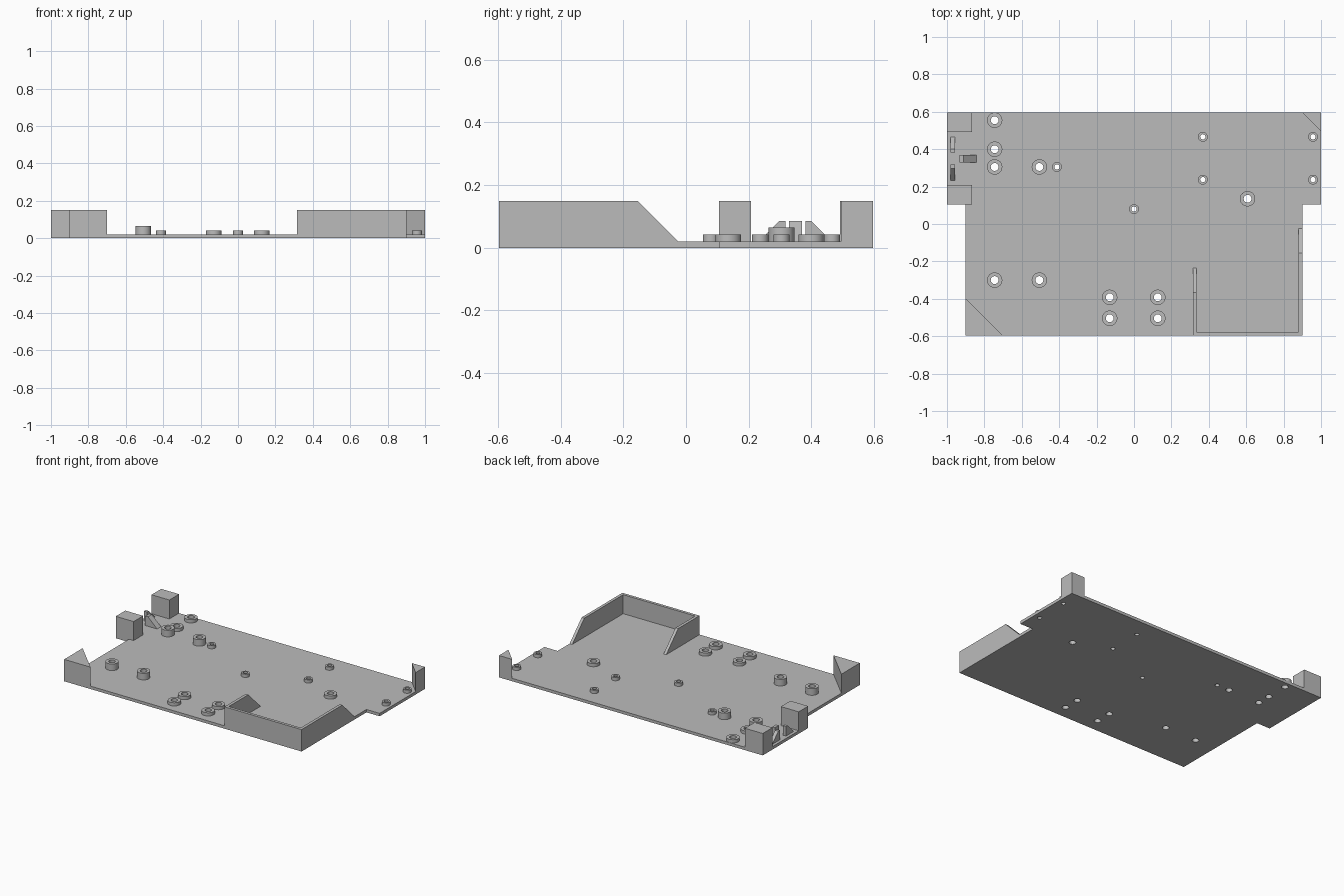
import bpy, bmesh, math
from mathutils import Vector

if "Cube" in bpy.data.objects:
    bpy.data.objects.remove(bpy.data.objects["Cube"], do_unlink=True)

grey = bpy.data.materials.new("plain grey")
grey.use_nodes = True
colour = (0.5, 0.5, 0.5, 1)
grey.diffuse_color = colour
grey.node_tree.nodes["Principled BSDF"].inputs["Base Color"].default_value = colour

FLOOR, TOP = 0.02, 0.15   # plate thickness and wall height
BACK = 0.597              # half depth of the plate


def finish(name, bm, smooth=False):
    """Turn a bmesh into a named grey object."""
    bmesh.ops.recalc_face_normals(bm, faces=bm.faces)
    mesh = bpy.data.meshes.new(name)
    bm.to_mesh(mesh)
    bm.free()
    mesh.materials.append(grey)
    obj = bpy.data.objects.new(name, mesh)
    bpy.context.collection.objects.link(obj)
    if smooth:
        bpy.ops.object.select_all(action='DESELECT')
        obj.select_set(True)
        bpy.context.view_layer.objects.active = obj
        bpy.ops.object.shade_smooth_by_angle(angle=math.radians(35))
    return obj


def extrude(name, points, along):
    """Extrude a closed outline of 3D points along a vector."""
    bm = bmesh.new()
    face = bm.faces.new([bm.verts.new(p) for p in points])
    new = bmesh.ops.extrude_face_region(bm, geom=[face])["geom"]
    bmesh.ops.translate(bm, vec=Vector(along),
                        verts=[v for v in new if isinstance(v, bmesh.types.BMVert)])
    return finish(name, bm)


def upright(name, outline, z0=FLOOR, z1=TOP):
    return extrude(name, [(x, y, z0) for x, y in outline], (0, 0, z1 - z0))


def box(name, x0, x1, y0, y1):
    return upright(name, [(x0, y0), (x1, y0), (x1, y1), (x0, y1)])


def ring(name, x, y, outer, inner, top, sides=32):
    """Hollow standoff: a square section spun around the hole axis."""
    bm = bmesh.new()
    section = [(outer, FLOOR), (outer, top), (inner, top), (inner, FLOOR)]
    loops = []
    for i in range(sides):
        a = math.tau * i / sides
        loops.append([bm.verts.new((x + r * math.cos(a), y + r * math.sin(a), z))
                      for r, z in section])
    for i in range(sides):
        a, b = loops[i], loops[(i + 1) % sides]
        for k in range(4):
            n = (k + 1) % 4
            bm.faces.new((a[k], b[k], b[n], a[n]))
    return finish(name, bm, True)


# Standoff positions by kind: outer radius, hole radius, top height
kinds = {
    "tall_standoff": (0.041, 0.021, 0.065,
                      [(x, y) for x in (-0.745, -0.506) for y in (-0.3, 0.305)]),
    "wide_standoff": (0.041, 0.021, 0.042,
                      [(-0.745, 0.555), (-0.745, 0.4), (0.607, 0.135)]
                      + [(x, y) for x in (-0.13, 0.127) for y in (-0.392, -0.504)]),
    "small_standoff": (0.026, 0.014, 0.042,
                       [(-0.412, 0.305), (0, 0.08)]
                       + [(x, y) for x in (0.368, 0.957) for y in (0.237, 0.466)]),
}

# Stepped base plate
plate = upright("base_plate", [(-0.9, -BACK), (0.9, -BACK), (0.9, 0.105), (1, 0.105),
                               (1, BACK), (-1, BACK), (-1, 0.105), (-0.9, 0.105)],
                0, FLOOR)

# Standoffs and the drill shapes for their holes
drill = bmesh.new()
for name, (outer, inner, top, spots) in kinds.items():
    for i, (x, y) in enumerate(spots):
        ring(f"{name}_{i + 1}", x, y, outer, inner, top)
        made = bmesh.ops.create_cone(drill, cap_ends=True, segments=32, radius1=inner,
                                     radius2=inner, depth=0.2)
        bmesh.ops.translate(drill, verts=made["verts"], vec=(x, y, 0))
cutter = finish("hole_cutter", drill)
cutter.hide_render = True

# Drill the plate
cut = plate.modifiers.new("holes", 'BOOLEAN')
cut.operation, cut.solver, cut.object = 'DIFFERENCE', 'EXACT', cutter
bpy.ops.object.select_all(action='DESELECT')
plate.select_set(True)
bpy.context.view_layer.objects.active = plate
bpy.ops.object.modifier_apply(modifier=cut.name)
bpy.data.objects.remove(cutter, do_unlink=True)

# Corner posts
upright("front_corner_post", [(-0.9, -BACK), (-0.7, -BACK), (-0.9, -0.397)])
upright("back_corner_post", [(1, BACK), (0.9, BACK), (1, 0.495)])

# Side blocks
box("side_block_front", -1, -0.865, 0.105, 0.208)
box("side_block_back", -1, -0.865, 0.492, BACK)

# Bay walls: a front wall between two walls with sloped ends
wall = 0.02
box("bay_front_wall", 0.315 + wall, 0.9 - wall, -BACK, -BACK + wall)
for name, x, end in (("bay_inner_wall", 0.315, -0.235), ("bay_outer_wall", 0.9 - wall, -0.025)):
    extrude(name, [(x, -BACK, FLOOR), (x, end, FLOOR),
                   (x, end - TOP + FLOOR, TOP), (x, -BACK, TOP)], (wall, 0, 0))

# Small bracing ribs with a flat top and a 45 degree slope
rib_top = 0.085
rib = [(0, FLOOR), (0.085, FLOOR), (0.02, rib_top), (0, rib_top)]
extrude("rib_back", [(-0.98, 0.381 + d, z) for d, z in rib], (0.024, 0, 0))
extrude("rib_front", [(-0.98, 0.317 - d, z) for d, z in rib], (0.024, 0, 0))
extrude("rib_middle", [(-0.933 + d * 1.06, 0.328, z) for d, z in rib], (0, 0.042, 0))
